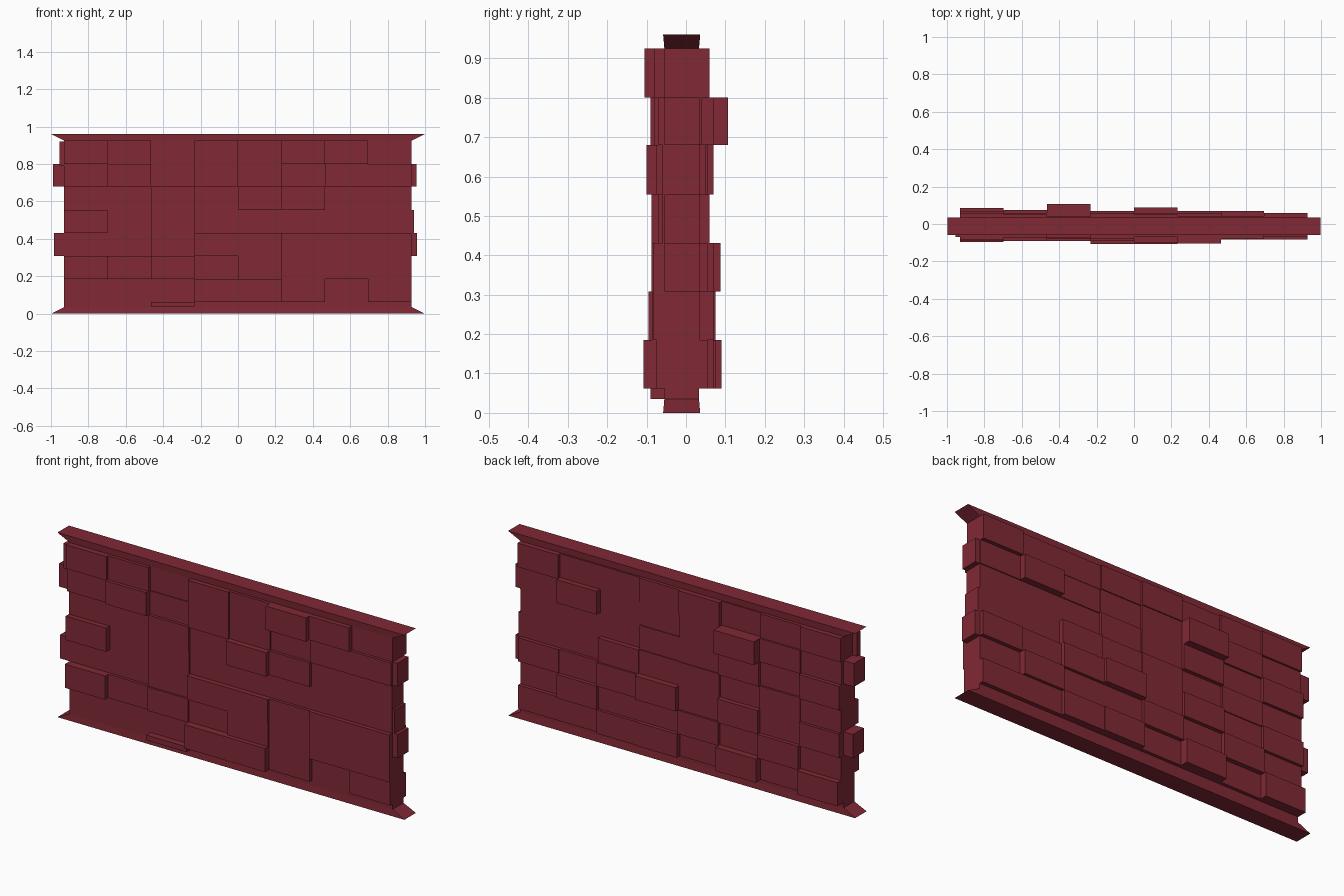
import bpy, bmesh

if "Cube" in bpy.data.objects:
    bpy.data.objects.remove(bpy.data.objects["Cube"])

mat = bpy.data.materials.new("dark_red_brick")
mat.diffuse_color = (0.22, 0.022, 0.036, 1)
mat.use_nodes = True
mat.node_tree.nodes["Principled BSDF"].inputs["Base Color"].default_value = mat.diffuse_color

XS = [-.93, -.698, -.465, -.233, 0, .232, .465, .695, .928]
ZS = [.035, .062, .185, .308, .431, .555, .68, .801, .925]
CF, CB = 5.5, 3.3   # plain wall depth, front and back, in hundredths

# brick depths in hundredths, listed from the lowest band up
FRONT = [
    [CF, CF, 9, CF, CF, CF, CF, CF],
    [CF, CF, CF, 10.8, 10.8, 7.5, CF, 7.5],
    [9.5, 7, 8, 7, 8.5, 7.5, 8.2, 8.2],
    [CF, CF, 7, 8.7, 8.7, 7.5, 8.2, 8.2],
    [8.8, CF, 7, 6, 6, 6, 6, 6],
    [6, 6, 7.5, 6, 10, 7.5, 6, 6],
    [7.5, 9, 6, 8, 7, 6, 7, 7],
    [8.5, 7.2, CF, 8, 7, 10.5, 8, CF]]
BACK = [
    [CB] * 8,
    [8.5, 5, 9, 5, 7.5, 7, 5.5, 5.5],
    [5.5, 7.5, 5.5, 7, 5.5, 5.5, 7, 3.5],
    [7, 5.5, 7.5, 6, 8.7, 7, 5, 5.5],
    [5.5, 6, 5, 6, 5.5, 6, 3.5, 3.5],
    [7, 5, 7, 5.5, 5, 3.5, 3.5, 3.5],
    [5, 6, 10.7, 5.5, 4.5, 4, 7, 4],
    [6, 5, 4, 6, 5, 4.2, 4.2, 6]]


def finish(bm, name):
    bmesh.ops.remove_doubles(bm, verts=bm.verts, dist=1e-5)
    bmesh.ops.recalc_face_normals(bm, faces=bm.faces)
    me = bpy.data.meshes.new(name)
    bm.to_mesh(me)
    bm.free()
    me.materials.append(mat)
    ob = bpy.data.objects.new(name, me)
    bpy.context.collection.objects.link(ob)
    return ob


def quad(bm, pts, normal):
    f = bm.faces.new([bm.verts.new(p) for p in pts])
    f.normal_update()
    if f.normal.dot(normal) < 0:
        f.normal_flip()


# stepped brick wall: one face per brick plus the steps between neighbours
def relief(name, depths, core, sign):
    bm = bmesh.new()
    rows, cols = len(depths), 8

    def y(r, c):
        if 0 <= c < cols:
            return sign * (depths[r][c] if 0 <= r < rows else core) / 100
        return -0.01    # shared middle plane closes the wall ends

    for r in range(rows):
        z0, z1 = ZS[r], ZS[r + 1]
        for c in range(cols):
            x0, x1, d = XS[c], XS[c + 1], y(r, c)
            quad(bm, [(x0, d, z0), (x1, d, z0), (x1, d, z1), (x0, d, z1)], (0, sign, 0))
        for c in range(cols + 1):
            a, b, x = y(r, c - 1), y(r, c), XS[c]
            if abs(a - b) > 1e-4:
                quad(bm, [(x, a, z0), (x, b, z0), (x, b, z1), (x, a, z1)],
                     (sign * (a - b), 0, 0))
    for r in range(rows + 1):
        for c in range(cols):
            a, b, z = y(r - 1, c), y(r, c), ZS[r]
            if abs(a - b) > 1e-4:
                quad(bm, [(XS[c], a, z), (XS[c + 1], a, z), (XS[c + 1], b, z), (XS[c], b, z)],
                     (0, 0, sign * (a - b)))
    me = bpy.data.meshes.new(name)
    bm.to_mesh(me)
    bm.free()
    me.materials.append(mat)
    bpy.context.collection.objects.link(bpy.data.objects.new(name, me))


relief("front_bricks", FRONT, CF, -1)
relief("back_bricks", BACK, CB, 1)


# flared strips along the bottom and the top
def trim(name, z_wide, z_narrow):
    bm = bmesh.new()
    rings = []
    for hx, y0, y1, z in ((.998, -.058, .036, z_wide), (.929, -.055, .033, z_narrow)):
        rings.append([bm.verts.new(p) for p in
                      ((-hx, y0, z), (hx, y0, z), (hx, y1, z), (-hx, y1, z))])
    bm.faces.new(rings[0])
    for i in range(4):
        j = (i + 1) % 4
        bm.faces.new((rings[0][i], rings[0][j], rings[1][j], rings[1][i]))
    # narrow end sits against the wall
    bm.faces.new(rings[1])
    finish(bm, name)


trim("bottom_trim", 0, .035)
trim("top_trim", .96, .925)


# bricks sticking out of the two ends
def end_brick(name, x0, x1, y0, y1, z0, z1):
    bm = bmesh.new()
    bmesh.ops.create_cube(bm, size=1)
    for v in bm.verts:
        v.co = (x1 if v.co.x > 0 else x0, y1 if v.co.y > 0 else y0, z1 if v.co.z > 0 else z0)
    finish(bm, name)


for i, (x0, x1, r) in enumerate([(-.99, -.93, 6), (-.985, -.93, 3),
                                 (.928, .955, 6), (.928, .94, 4), (.928, .957, 3)]):
    end_brick(f"end_brick_{i}", x0, x1, -.055, .035, ZS[r], ZS[r + 1])
end_brick("end_chip", -.955, -.93, -.07, -.04, .79, .92)
